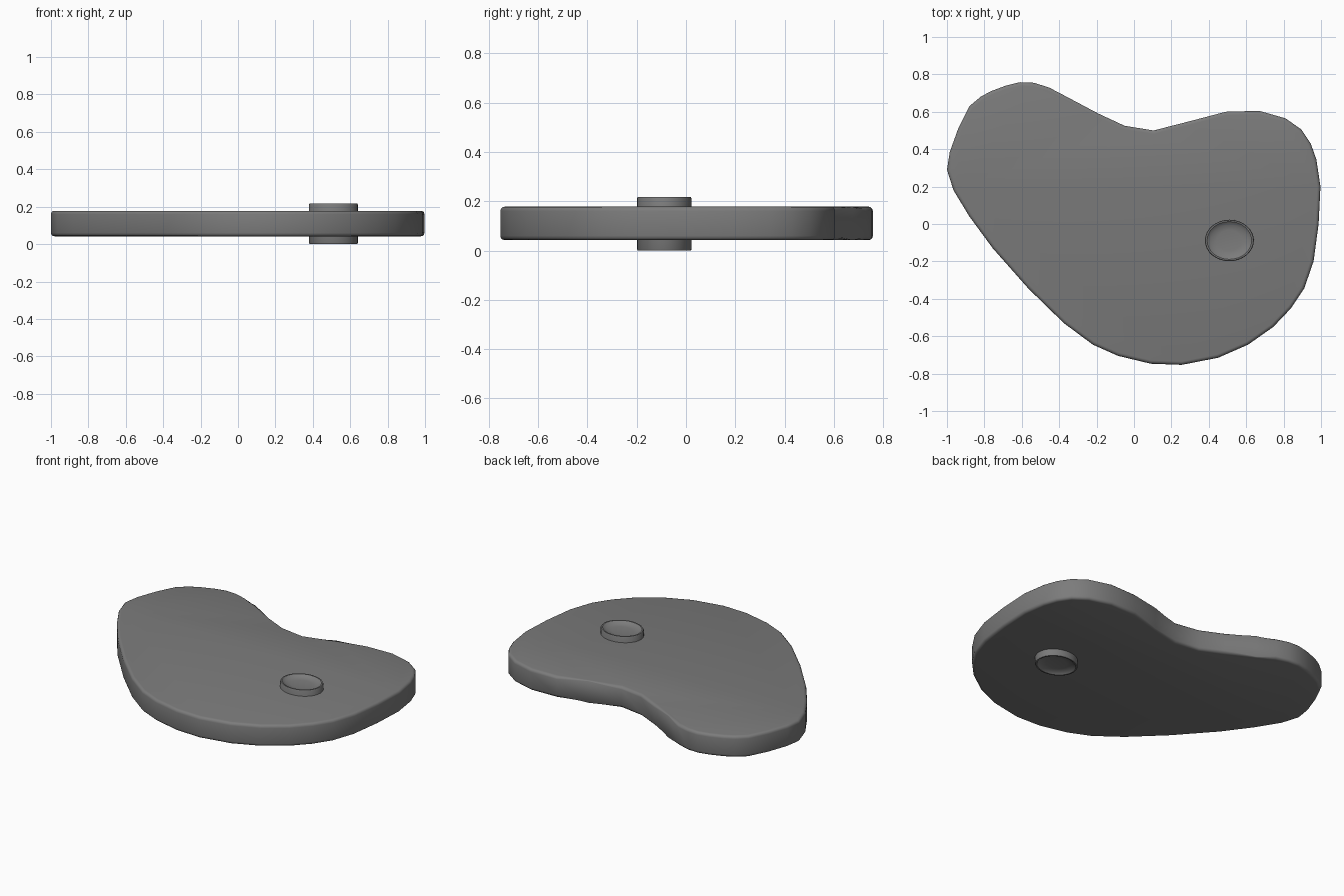
import bpy, bmesh, math

if "Cube" in bpy.data.objects:
    bpy.data.objects.remove(bpy.data.objects["Cube"])

dark = bpy.data.materials.new("dark_grey")
dark.diffuse_color = (0.2, 0.2, 0.2, 1)
dark.use_nodes = True
dark.node_tree.nodes["Principled BSDF"].inputs["Base Color"].default_value = dark.diffuse_color


def finish(bm, name, angle):
    bmesh.ops.recalc_face_normals(bm, faces=bm.faces)
    mesh = bpy.data.meshes.new(name)
    bm.to_mesh(mesh)
    bm.free()
    mesh.materials.append(dark)
    ob = bpy.data.objects.new(name, mesh)
    bpy.context.collection.objects.link(ob)
    bpy.ops.object.select_all(action='DESELECT')
    ob.select_set(True)
    bpy.context.view_layer.objects.active = ob
    bpy.ops.object.shade_smooth_by_angle(angle=math.radians(angle))
    return ob


# Plate: kidney-shaped outline, extruded, with softened rims
outline = [
    (-1.0, .29), (-.985, .385), (-.94, .51), (-.88, .63), (-.82, .68), (-.765, .71),
    (-.685, .74), (-.61, .758), (-.535, .755), (-.455, .73), (-.35, .675), (-.19, .59),
    (-.05, .525), (.105, .50), (.30, .55), (.49, .60), (.67, .605), (.81, .565),
    (.895, .505), (.945, .43), (.975, .345), (.997, .20), (.987, 0), (.96, -.2),
    (.91, -.345), (.84, -.45), (.745, -.55), (.61, -.645), (.45, -.715), (.255, -.753),
    (.09, -.747), (-.085, -.705), (-.22, -.645), (-.375, -.53), (-.565, -.345),
    (-.755, -.13), (-.88, .04), (-.965, .18)]
Z0, Z1 = 0.042, 0.178
bm = bmesh.new()
base = bm.faces.new([bm.verts.new((x, y, Z0)) for x, y in outline])
ext = bmesh.ops.extrude_face_region(bm, geom=[base], use_keep_orig=True)
for v in ext["geom"]:
    if isinstance(v, bmesh.types.BMVert):
        v.co.z = Z1
rims = [e for e in bm.edges if abs(e.verts[0].co.z - e.verts[1].co.z) < 1e-5]
bmesh.ops.bevel(bm, geom=rims, offset=0.018, segments=3, profile=0.5, affect='EDGES')
finish(bm, "plate", 50)

# Pivot peg: passes through the plate, shallow dish on both ends
profile = [(0, .198), (.5, .199), (.75, .203), (.88, .213), (.91, .216), (.975, .216), (1, .210)]
profile += [(r, .216 - z) for r, z in reversed(profile)]
CX, CY, RX, RY, N = 0.51, -0.088, 0.131, 0.111, 32
bm = bmesh.new()
rings = []
for r, z in profile:
    if r == 0:
        rings.append([bm.verts.new((CX, CY, z))] * N)
    else:
        rings.append([bm.verts.new((CX + r * RX * math.cos(2 * math.pi * i / N),
                                    CY + r * RY * math.sin(2 * math.pi * i / N), z))
                      for i in range(N)])
for a, b in zip(rings, rings[1:]):
    for i in range(N):
        j = (i + 1) % N
        bm.faces.new(list(dict.fromkeys((a[i], a[j], b[j], b[i]))))
finish(bm, "pivot_peg", 35)
